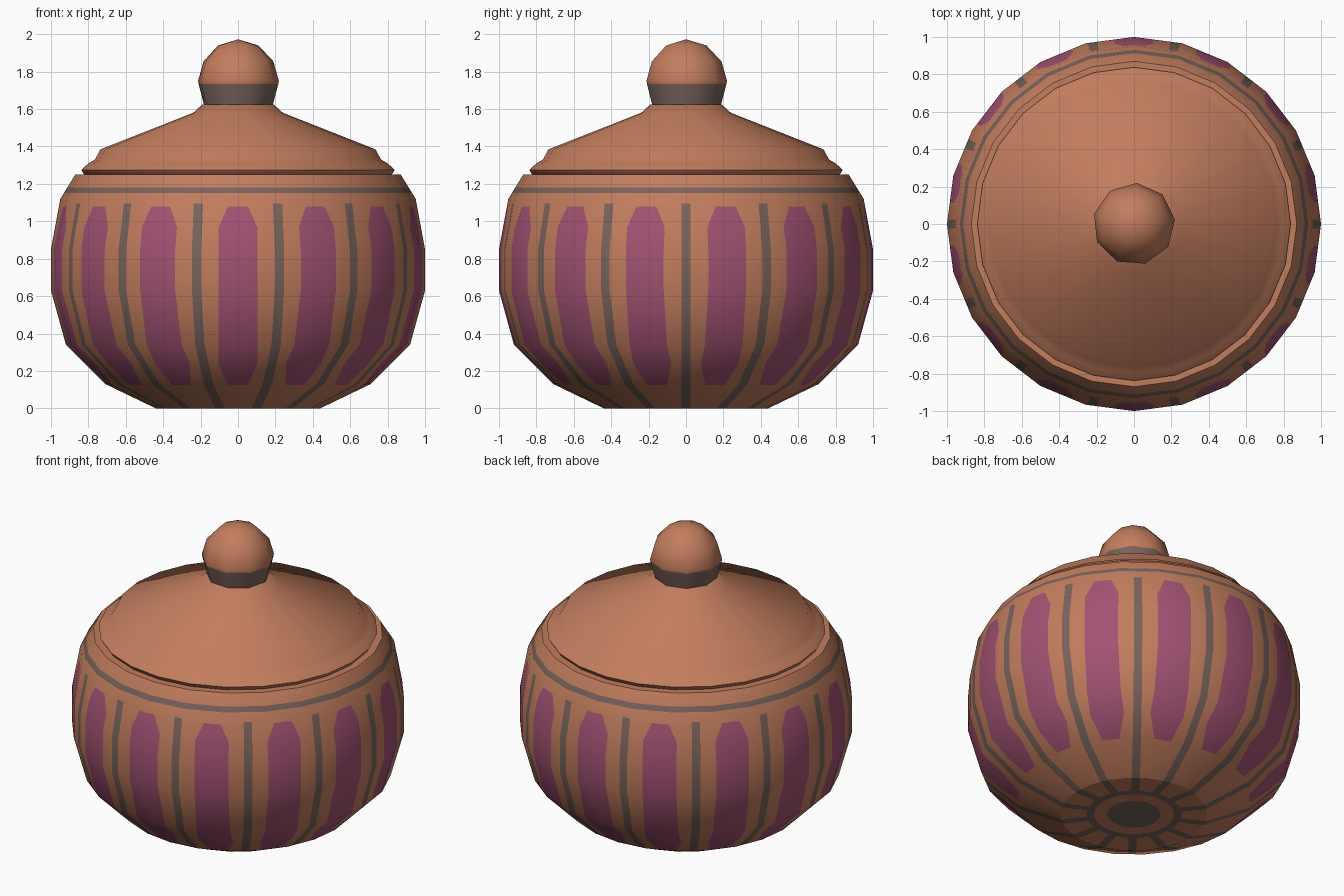
import bpy, bmesh, math
from mathutils import Vector

if "Cube" in bpy.data.objects:
    bpy.data.objects.remove(bpy.data.objects["Cube"])


def material(name, rgb):
    m = bpy.data.materials.new(name)
    m.diffuse_color = (*rgb, 1)
    m.use_nodes = True
    m.node_tree.nodes["Principled BSDF"].inputs["Base Color"].default_value = m.diffuse_color
    return m


MATS = [material("terracotta", (0.54, 0.205, 0.112)),
        material("plum_paint", (0.36, 0.085, 0.17)),
        material("grey_paint", (0.19, 0.125, 0.105))]


def lathe(profile, sides, turn=0.0):
    """Revolve (r, z, material of the segment that starts here) about z."""
    bm = bmesh.new()
    rings = []
    for r, z, _ in profile:
        if r == 0:
            rings.append([bm.verts.new((0, 0, z))] * sides)
        else:
            rings.append([bm.verts.new((r * math.cos(turn + i * math.tau / sides),
                                        r * math.sin(turn + i * math.tau / sides), z))
                          for i in range(sides)])
    for a, b, p in zip(rings, rings[1:], profile):
        for i in range(sides):
            j = (i + 1) % sides
            corners = list(dict.fromkeys([a[i], a[j], b[j], b[i]]))
            bm.faces.new(corners).material_index = p[2]
    return bm


def finish(bm, name, angle=None):
    me = bpy.data.meshes.new(name)
    bmesh.ops.recalc_face_normals(bm, faces=bm.faces)
    bm.to_mesh(me)
    bm.free()
    for m in MATS:
        me.materials.append(m)
    ob = bpy.data.objects.new(name, me)
    bpy.context.collection.objects.link(ob)
    if angle:
        bpy.ops.object.select_all(action='DESELECT')
        ob.select_set(True)
        bpy.context.view_layer.objects.active = ob
        bpy.ops.object.shade_smooth_by_angle(angle=math.radians(angle))
    return ob


def paint(bm, ang, half_planes, mat):
    """Cut a convex stripe facing angle ang; half planes are (d, s, z, limit)."""
    d = Vector((math.cos(ang), math.sin(ang), 0))
    s = Vector((-math.sin(ang), math.cos(ang), 0))
    planes = []
    for pd, ps, pz, lim in half_planes:
        n = d * pd + s * ps + Vector((0, 0, pz))
        planes.append((n / n.length, lim / n.length))

    def inside(k):
        out = []
        for f in bm.faces:
            c = f.calc_center_median()
            if c.dot(d) > 0.2 and all(c.dot(n) < l for n, l in planes[:k]):
                out.append(f)
        return out

    for k, (n, l) in enumerate(planes):
        faces = inside(k)
        geom = set(faces)
        for f in faces:
            geom.update(f.edges)
            geom.update(f.verts)
        bmesh.ops.bisect_plane(bm, geom=list(geom), dist=1e-5, plane_co=n * l, plane_no=n)
    for f in inside(len(planes)):
        f.material_index = mat


# bowl: base disc and ring, faceted belly, painted neck band, rim
OUTER = [(0.44, 0, 0), (0.71, 0.13, 0), (0.92, 0.34, 0), (1.0, 0.63, 0), (1.0, 0.85, 0),
         (0.95, 1.12, 0), (0.9315, 1.15, 2), (0.913, 1.18, 0), (0.87, 1.25, 0)]
BASE = [(0, 0, 2), (0.16, 0, 0), (0.24, 0, 2), (0.285, 0, 0)]
bowl = lathe(BASE + OUTER + [(0.79, 1.25, 0)], 24)

# fourteen broad plum stripes with rounded ends, thin grey stripes between
W = 0.103
plum = [(0, 1, 0, W), (0, -1, 0, W), (0, 0, 1, 1.08), (0, 0, -1, -0.125)]
for sx in (1, -1):
    for k, q in ((1.0, 0.055), (0.45, 0.03)):
        plum.append((0, sx, k, W - 0.05 + k * 1.08))
        plum.append((0, sx, -k, W - 0.05 - k * 0.125))
grey = [(0, 1, 0, 0.025), (0, -1, 0, 0.025), (0, 0, 1, 1.095), (-1, 0, 0, -0.28)]
for i in range(14):
    a = -math.pi / 2 + i * math.tau / 14
    paint(bowl, a, plum, 1)
    paint(bowl, a + math.tau / 28, grey, 2)
bowl_ob = finish(bowl, "bowl")

# smooth shading of the belly across the stripe cuts
CURVE = [p for p in OUTER if p[1] not in (1.15, 1.18)]
seg = [Vector((b[1] - a[1], a[0] - b[0])).normalized() for a, b in zip(CURVE, CURVE[1:])]
corner = [seg[0]] + [(p + q).normalized() for p, q in zip(seg, seg[1:])] + [seg[-1]]


def belly_normal(co):
    z = min(max(co.z, 0), 1.25)
    k = 0
    while k < len(CURVE) - 2 and z > CURVE[k + 1][1]:
        k += 1
    t = (z - CURVE[k][1]) / (CURVE[k + 1][1] - CURVE[k][1])
    n = corner[k].lerp(corner[k + 1], t)
    h = Vector((co.x, co.y, 0)).normalized() * n.x
    return Vector((h.x, h.y, n.y)).normalized()


me = bowl_ob.data
normals = [Vector((0, 0, 1))] * len(me.loops)
for p in me.polygons:
    p.use_smooth = True
    flat = abs(p.normal.z) > 0.99
    for li in p.loop_indices:
        co = me.vertices[me.loops[li].vertex_index].co
        normals[li] = p.normal.copy() if flat else belly_normal(co)
me.normals_split_custom_set(normals)

# lid: stepped lip and shallow cone
finish(lathe([(0, 1.245, 0), (0.82, 1.245, 0), (0.838, 1.275, 0), (0.80, 1.31, 0),
              (0.765, 1.33, 0), (0.735, 1.385, 0), (0.24, 1.58, 0), (0.19, 1.625, 0),
              (0, 1.63, 0)], 24), "lid", 60)

# knob: nine-sided ball with a grey lower band
finish(lathe([(0, 1.62, 2), (0.187, 1.62, 2), (0.217, 1.735, 0), (0.22, 1.75, 0),
              (0.19, 1.855, 0), (0.11, 1.94, 0), (0, 1.973, 0)], 9,
             math.radians(6)), "lid_knob", 60)
